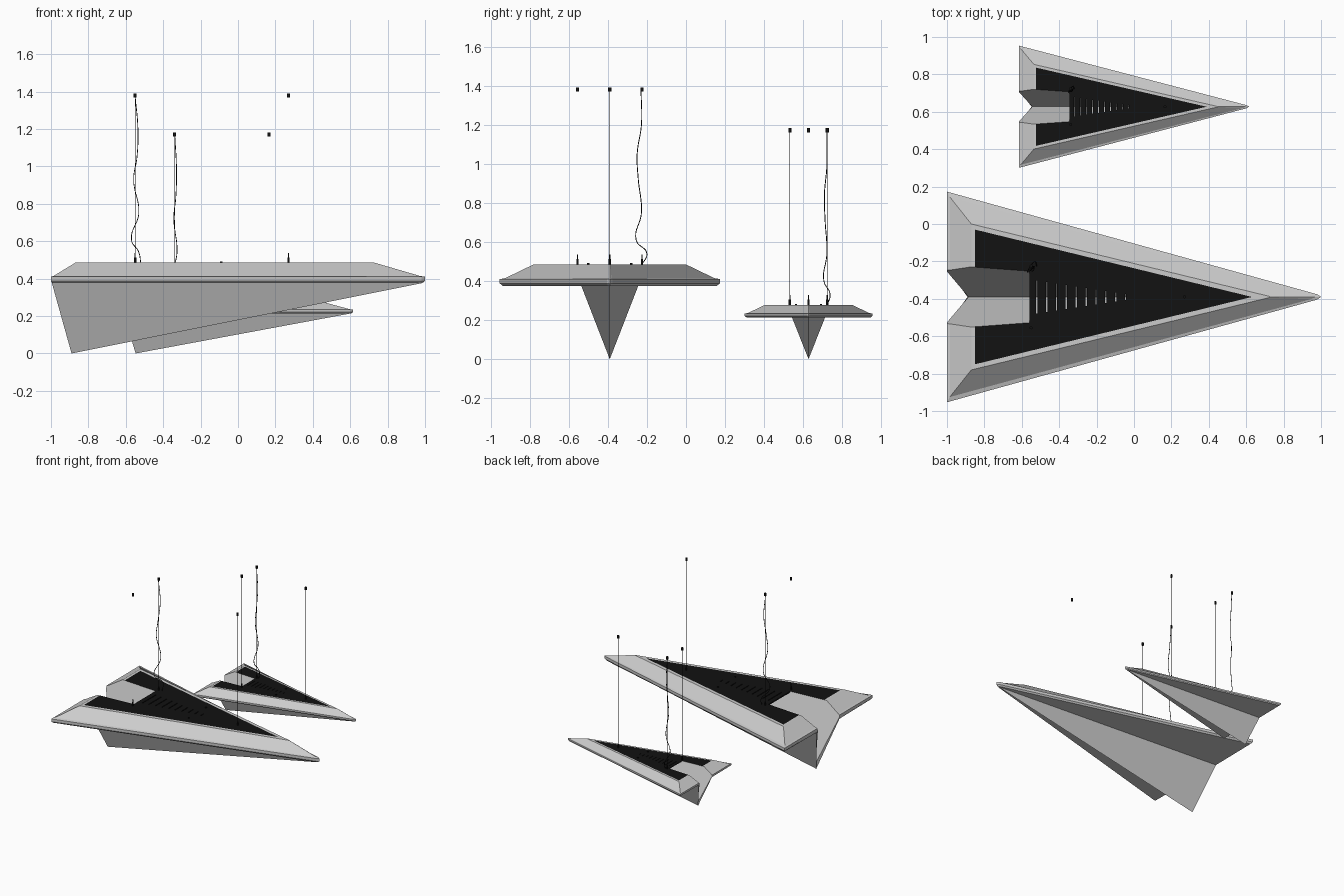
import bpy, bmesh

if "Cube" in bpy.data.objects:
    bpy.data.objects.remove(bpy.data.objects["Cube"])

black = bpy.data.materials.new("matte_black")
black.diffuse_color = (0.006, 0.006, 0.006, 1)
black.use_nodes = True
black.node_tree.nodes["Principled BSDF"].inputs["Base Color"].default_value = black.diffuse_color
DECK = 0.485


def fold_y(x, z, inset=0.0):
    """Half width of the V-shaped keel at length x and height z."""
    return -0.066 - 0.074 * x + 0.368 * z - inset


def new_mesh(name, bm, mat=None):
    bmesh.ops.remove_doubles(bm, verts=bm.verts, dist=1e-5)
    bmesh.ops.recalc_face_normals(bm, faces=bm.faces)
    me = bpy.data.meshes.new(name)
    bm.to_mesh(me)
    bm.free()
    if mat:
        me.materials.append(mat)
    ob = bpy.data.objects.new(name, me)
    bpy.context.collection.objects.link(ob)
    return ob


def cylinder(name, loc, r, depth):
    bpy.ops.mesh.primitive_cylinder_add(vertices=16, radius=r, depth=depth, location=loc)
    ob = bpy.context.object
    ob.name = name
    ob.data.materials.append(black)
    bpy.ops.object.shade_smooth_by_angle()


def cable(name, pts, r, smooth):
    cu = bpy.data.curves.new(name, 'CURVE')
    cu.dimensions = '3D'
    cu.bevel_depth = r
    cu.bevel_resolution = 1
    cu.resolution_u = 8
    cu.materials.append(black)
    sp = cu.splines.new('BEZIER')
    sp.bezier_points.add(len(pts) - 1)
    for b, p in zip(sp.bezier_points, pts):
        b.co = p
        b.handle_left_type = b.handle_right_type = 'AUTO' if smooth else 'VECTOR'
    bpy.context.collection.objects.link(bpy.data.objects.new(name, cu))


# rim and deck rings: z, nose x, nose shoulder (x, y), wing tip (x, y), back x at fold
RINGS = [
    (0.376, 0.985, (0.965, 0.010), (-0.990, 0.548), -0.995),
    (0.388, 1.000, (0.980, 0.014), (-1.000, 0.563), -1.000),
    (0.410, 1.000, (0.980, 0.014), (-1.000, 0.563), -1.000),
    (0.415, 0.970, (0.955, 0.009), (-0.985, 0.535), -0.985),
    (DECK, 0.730, (0.725, 0.003), (-0.870, 0.390), -0.870),
    (DECK, 0.630, (0.625, 0.0015), (-0.850, 0.360), -0.850),
]
WALL = 0.016
CORD = [(-0.55, 0.16, 1.375), (-0.535, 0.162, 1.2), (-0.54, 0.14, 1.05),
        (-0.558, 0.145, 0.93), (-0.53, 0.162, 0.75), (-0.57, 0.135, 0.61),
        (-0.53, 0.19, 0.54), (-0.52, 0.165, 0.485)]


def lamp(prefix, yc, sx, sy, sz):
    def P(x, y, z):
        return (x * sx, yc + y * sy, z * sz)

    # folded body shell: rim, sloping top, wing underside and open V keel
    bm = bmesh.new()
    for s in (1, -1):
        def face(pts):
            bm.faces.new([bm.verts.new(P(x, s * y, z)) for x, y, z in pts])
        rings = [[(n, 0, z), (*sh, z), (*w, z), (b, fold_y(b, z, WALL), z)]
                 for z, n, sh, w, b in RINGS]
        for lo, hi in zip(rings, rings[1:]):
            for i in range(3):
                face([lo[i], lo[i + 1], hi[i + 1], hi[i]])
        xb, zb = RINGS[0][4], RINGS[0][0]
        outer = (xb, fold_y(xb, zb), zb)
        keel = (-0.89, 0, 0)
        keel_in = (-0.885, 0, (0.066 - 0.074 * 0.885 + WALL) / 0.368)
        r0 = rings[0]
        face([r0[0], r0[1], r0[2], r0[3], outer])
        face([r0[0], outer, keel])
        face([outer, r0[3], keel_in, keel])
        xe = 0.3
        face([keel_in] + [r[3] for r in rings] +
             [(xe, fold_y(xe, DECK, WALL), DECK),
              (xe, 0, (0.066 + 0.074 * xe + WALL) / 0.368)])
    new_mesh(prefix + "_folded_body", bm)

    # black deck plate with a notch over the fold
    bm = bmesh.new()
    half = [(-0.56, fold_y(-0.56, DECK, WALL)), (-0.85, fold_y(-0.85, DECK, WALL)),
            (-0.85, 0.36), (0.625, 0.0015)]
    outline = half + [(0.63, 0)] + [(x, -y) for x, y in reversed(half)]
    f = bm.faces.new([bm.verts.new(P(x, y, DECK)) for x, y in outline])
    ext = bmesh.ops.extrude_face_region(bm, geom=[f])
    for v in ext["geom"]:
        if isinstance(v, bmesh.types.BMVert):
            v.co.z -= 0.010 * sz
    plate = new_mesh(prefix + "_deck_plate", bm, black)

    # cooling slots, shrinking toward the nose
    bm = bmesh.new()
    for i in range(10):
        t = i / 9
        x, h = -0.52 + 0.475 * t, 0.088 - 0.072 * t
        cube = bmesh.ops.create_cube(bm, size=1)
        for v in cube["verts"]:
            v.co = P(x + v.co.x * 0.007, v.co.y * 2 * h, DECK + v.co.z * 0.06)
    cutter = new_mesh("slot_cutter", bm)
    cutter.hide_render = True
    mod = plate.modifiers.new("slots", 'BOOLEAN')
    mod.operation = 'DIFFERENCE'
    mod.solver = 'EXACT'
    mod.object = cutter
    bpy.context.view_layer.objects.active = plate
    bpy.ops.object.modifier_apply(modifier=mod.name)
    bpy.data.objects.remove(cutter)

    # suspension: deck pegs, hairline wires and ceiling grips
    deck = DECK * sz
    top = deck + 0.895
    for x, y in ((0.27, 0), (-0.55, 0.165), (-0.55, -0.165)):
        px, py, _ = P(x, y, 0)
        cylinder(prefix + "_peg", (px, py, deck + 0.014), 0.006, 0.028)
        cylinder(prefix + "_peg_tip", (px, py, deck + 0.038), 0.003, 0.026)
        cylinder(prefix + "_grip", (px, py, top), 0.008, 0.022)
        cable(prefix + "_wire", [(px, py, deck), (px, py, top)], 0.0008, False)

    # small deck screws
    for y in (0.11, -0.11):
        px, py, _ = P(-0.09, y, 0)
        cylinder(prefix + "_screw", (px, py, deck + 0.003), 0.006, 0.008)

    # loose power cord
    cable(prefix + "_power_cord",
          [(P(x, y, 0)[0], P(x, y, 0)[1], z - DECK + deck) for x, y, z in CORD], 0.0022, True)


lamp("large_lamp", -0.39, 1.0, 1.0, 1.0)
lamp("small_lamp", 0.627, 0.615, 0.58, 0.57)
